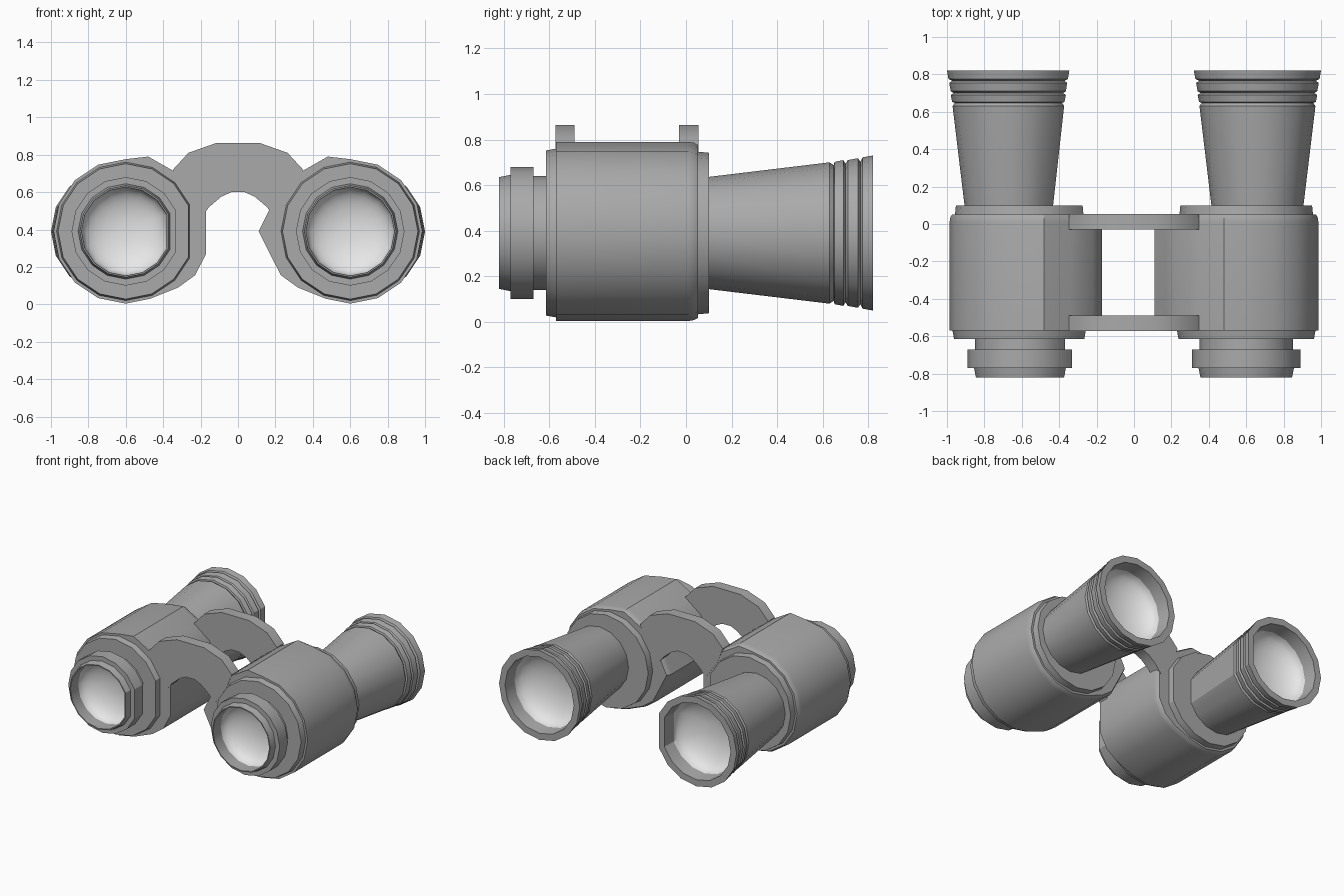
import bpy, bmesh, math

cube = bpy.data.objects.get("Cube")
if cube:
    bpy.data.objects.remove(cube, do_unlink=True)


def material(name, rgb):
    m = bpy.data.materials.new(name)
    m.use_nodes = True
    m.diffuse_color = (*rgb, 1)
    m.node_tree.nodes["Principled BSDF"].inputs["Base Color"].default_value = (*rgb, 1)
    return m


GREY = material("casing grey", (0.4, 0.4, 0.4))
WHITE = material("lens white", (0.8, 0.8, 0.8))
AXIS_X, AXIS_Z, OBJECTIVE_X = 0.6, 0.39, 0.66


def loft(name, rings, mat, cap_start=True, cap_end=True):
    """Skin a list of matching point rings and shade the result by angle."""
    bm = bmesh.new()
    loops = [[bm.verts.new(p) for p in ring] for ring in rings]
    n = len(loops[0])
    for a, b in zip(loops, loops[1:]):
        for i in range(n):
            j = (i + 1) % n
            bm.faces.new((a[i], a[j], b[j], b[i]))
    if cap_start:
        bm.faces.new(loops[0])
    if cap_end:
        bm.faces.new(loops[-1])
    bmesh.ops.recalc_face_normals(bm, faces=bm.faces)
    mesh = bpy.data.meshes.new(name)
    bm.to_mesh(mesh)
    bm.free()
    mesh.materials.append(mat)
    ob = bpy.data.objects.new(name, mesh)
    bpy.context.collection.objects.link(ob)
    bpy.ops.object.select_all(action="DESELECT")
    ob.select_set(True)
    bpy.context.view_layer.objects.active = ob
    bpy.ops.object.shade_smooth_by_angle(angle=math.radians(30))
    return ob


def ring(side, cx, r, y):
    """Sixteen-sided ring; the right barrel has its inner corner cut flat."""
    first = 1 if side < 0 else 0
    return [(side * (cx - r * math.cos(i * math.pi / 8)), y,
             AXIS_Z + r * math.sin(i * math.pi / 8)) for i in range(first, 16)]


def lathe(name, side, cx, profile, mat=GREY, **caps):
    return loft(name, [ring(side, cx, r, y) for r, y in profile], mat, **caps)


def bowl(name, side, cx, r, y, depth):
    """Concave lens; depth is signed along y."""
    prof = [(r * math.cos(t * math.pi / 16), y + depth * math.sin(t * math.pi / 16))
            for t in range(8)]
    ob = lathe(name, side, cx, prof, WHITE, cap_start=False)
    # face the open side of the bowl
    bm = bmesh.new()
    bm.from_mesh(ob.data)
    bm.faces.ensure_lookup_table()
    if bm.faces[-1].normal.y * depth > 0:
        bmesh.ops.reverse_faces(bm, faces=bm.faces)
    bm.to_mesh(ob.data)
    bm.free()


# Housing section: round outside, drawn inward to a keel on the inner side
inner = [(0.48, 0.79), (0.34, 0.71), (0.22, 0.62), (0.17, 0.51), (0.11, 0.39),
         (0.17, 0.27), (0.23, 0.155), (0.32, 0.09), (0.47, 0.03)]
outer = [(AXIS_X + 0.386 * math.cos(a * math.pi / 8),
          AXIS_Z + 0.386 * math.sin(a * math.pi / 8)) for a in range(-4, 5)]

for side, label in ((1, "left"), (-1, "right")):
    # Housing with a softened back edge
    section = [p for p in inner if side > 0 or p[0] > 0.15] + outer
    loft(label + "_housing",
         [[(side * (AXIS_X + (x - AXIS_X) * s), y, AXIS_Z + (z - AXIS_Z) * s)
           for x, z in section]
          for s, y in ((1, -0.57), (1, 0.01), (0.99, 0.035), (0.965, 0.052))], GREY)
    # Flanges
    lathe(label + "_front_flange", side, AXIS_X, [(0.362, -0.615), (0.372, -0.56)])
    lathe(label + "_back_flange", side, AXIS_X, [(0.358, 0.04), (0.352, 0.1)])
    # Eyepiece with a recessed lens
    lathe(label + "_eyepiece", side, AXIS_X,
          [(0.25, -0.6), (0.25, -0.67), (0.29, -0.67), (0.29, -0.77),
           (0.255, -0.77), (0.245, -0.82), (0.237, -0.82), (0.235, -0.73)], cap_end=False)
    bowl(label + "_eyepiece_lens", side, AXIS_X, 0.235, -0.73, 0.11)
    # Objective tube with three ribs and a recessed lens
    lathe(label + "_objective", side, OBJECTIVE_X,
          [(0.245, 0.09), (0.31, 0.63), (0.298, 0.648), (0.312, 0.652), (0.32, 0.69),
           (0.304, 0.7), (0.32, 0.71), (0.328, 0.755), (0.312, 0.765),
           (0.332, 0.775), (0.34, 0.82), (0.29, 0.82), (0.28, 0.72)], cap_end=False)
    bowl(label + "_objective_lens", side, OBJECTIVE_X, 0.28, 0.72, -0.13)

# Arched bridge plates joining the housings
half = [(0.115, 0.863), (0.265, 0.81), (0.348, 0.72), (0.3, 0.6), (0.2, 0.46),
        (0.155, 0.52), (0.09, 0.575), (0.035, 0.6)]
arch = half + [(-x, z) for x, z in reversed(half)]
for name, y0, y1 in (("front_bridge", -0.572, -0.49), ("back_bridge", -0.03, 0.054)):
    loft(name, [[(x, y, z) for x, z in arch] for y in (y0, y1)], GREY)
